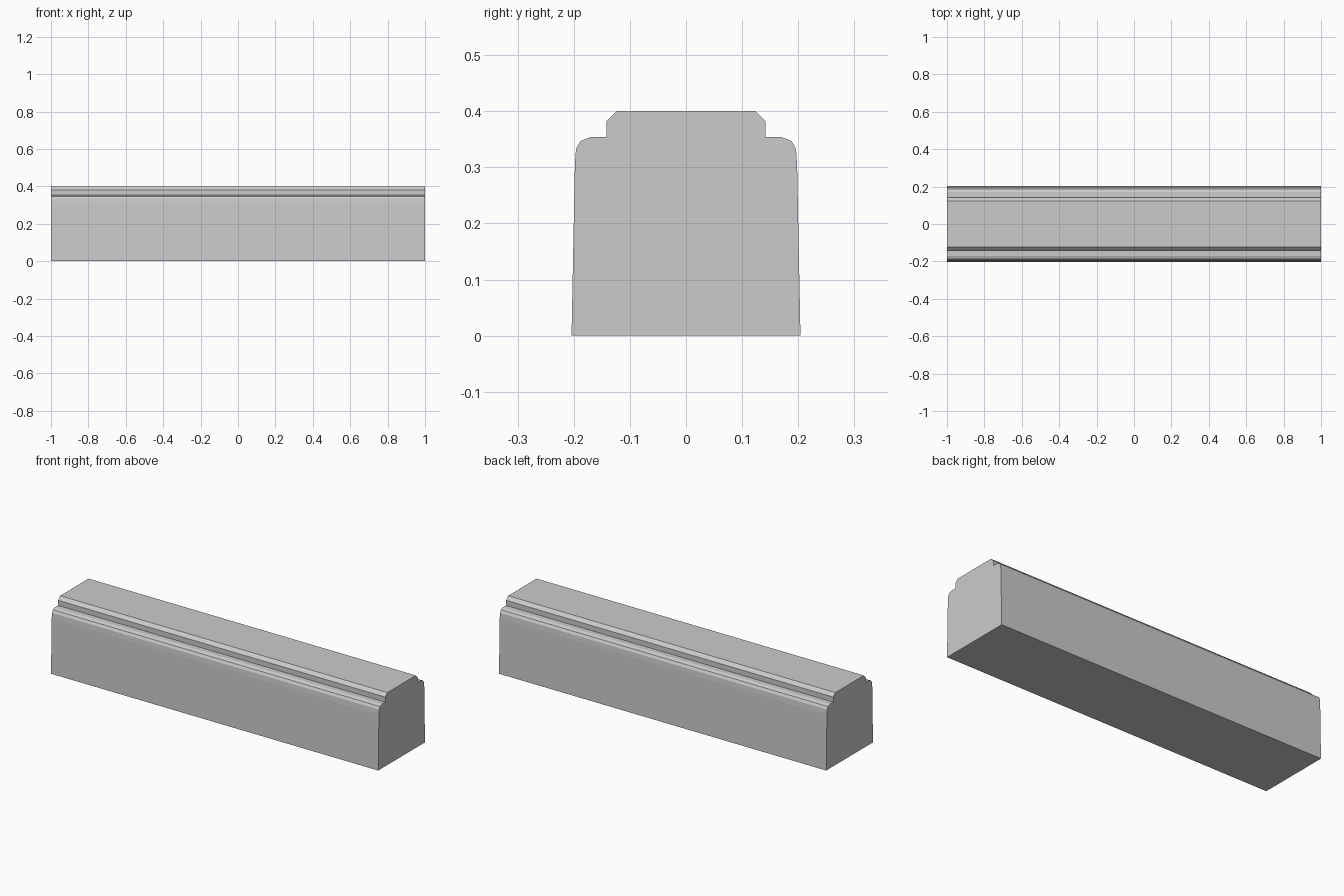
import bpy, bmesh

if "Cube" in bpy.data.objects:
    bpy.data.objects.remove(bpy.data.objects["Cube"])

# Half cross-section (y, z), from the base up to the chamfered top
half = [(0.204, 0.0), (0.198, 0.305), (0.196, 0.333), (0.188, 0.347),
        (0.17, 0.354), (0.142, 0.354), (0.142, 0.382), (0.124, 0.4)]
profile = half + [(-y, z) for y, z in reversed(half)]

# Stepped beam: the mirrored profile swept along x
bm = bmesh.new()
end = bm.faces.new([bm.verts.new((-1, y, z)) for y, z in profile])
swept = bmesh.ops.extrude_face_region(bm, geom=[end], use_keep_orig=True)
moved = [g for g in swept["geom"] if isinstance(g, bmesh.types.BMVert)]
bmesh.ops.translate(bm, verts=moved, vec=(2, 0, 0))
bmesh.ops.recalc_face_normals(bm, faces=bm.faces[:])

mesh = bpy.data.meshes.new("stepped_beam")
bm.to_mesh(mesh)
bm.free()
beam = bpy.data.objects.new("stepped_beam", mesh)
bpy.context.collection.objects.link(beam)
